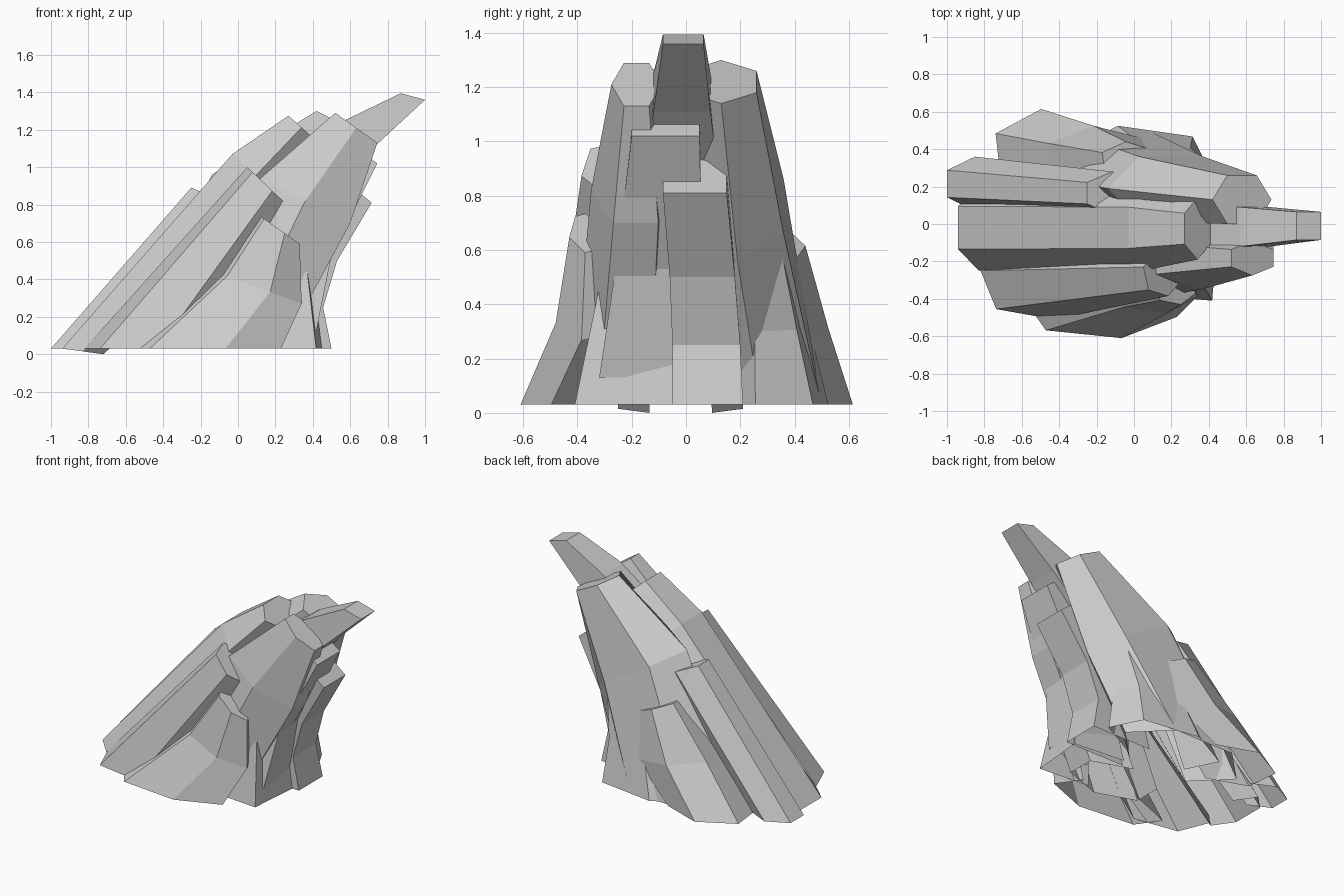
import bpy, bmesh
from math import cos, sin, radians
from mathutils import Vector

CORE = Vector((-0.1, 0.0))      # middle of the rock, seen from above


def unit_polygon(sides, turn):
    """Polygon stretched so that it fills the square -1..1."""
    a = [radians(turn + 360 * i / sides) for i in range(sides)]
    pts = [(cos(t), sin(t)) for t in a]

    def fit(v):
        lo, hi = min(v), max(v)
        return [2 * (k - lo) / (hi - lo) - 1 for k in v]
    return list(zip(fit([p[0] for p in pts]), fit([p[1] for p in pts])))


def column(name, rings, sides=6, turn=30, hollow=True):
    """Loft rings (x0, x1, y0, y1, z at x0, z at x1), open below, capped on top.
    A hollow column has no buried wall towards the core in its lowest part."""
    bm = bmesh.new()
    loops = []
    for x0, x1, y0, y1, z0, z1 in rings:
        loops.append([bm.verts.new((x0 + (x1 - x0) * (u + 1) / 2,
                                    y0 + (y1 - y0) * (v + 1) / 2,
                                    z0 + (z1 - z0) * (u + 1) / 2))
                      for u, v in unit_polygon(sides, turn)])
    x0, x1, y0, y1 = rings[0][:4]
    centre = Vector(((x0 + x1) / 2, (y0 + y1) / 2))
    inward = (CORE - centre).normalized()
    buried = []
    for k, (low, high) in enumerate(zip(loops, loops[1:])):
        for i in range(sides):
            j = (i + 1) % sides
            face = bm.faces.new((low[i], low[j], high[j], high[i]))
            out = (low[i].co.xy + low[j].co.xy) / 2 - centre
            if hollow and k == 0 and out.normalized().dot(inward) > 0.6:
                buried.append(face)
    bm.faces.new(loops[-1])
    bmesh.ops.recalc_face_normals(bm, faces=bm.faces)
    bmesh.ops.delete(bm, geom=buried, context='FACES')
    mesh = bpy.data.meshes.new(name)
    bm.to_mesh(mesh)
    bm.free()
    obj = bpy.data.objects.new(name, mesh)
    bpy.context.collection.objects.link(obj)
    return obj


# Overhanging tip
column("tip_spike", [(0.20, 0.42, -0.15, 0.13, 1.00, 0.78),
                     (0.57, 0.73, -0.12, 0.09, 1.25, 1.11),
                     (0.87, 1.00, -0.085, 0.065, 1.395, 1.36)], 4, 45, False)

# Tall columns forming the crest
column("spine_column", [(-0.94, -0.72, -0.25, 0.21, 0.03, 0.00),
                        (-0.03, 0.22, -0.24, 0.20, 1.07, 0.84),
                        (0.27, 0.41, -0.19, 0.14, 1.275, 1.15)])
column("front_crest_column", [(-0.30, 0.24, -0.42, -0.04, 0.03, 0.03),
                              (0.12, 0.60, -0.35, -0.02, 0.94, 0.70),
                              (0.52, 0.745, -0.275, -0.09, 1.29, 1.13)])
column("back_crest_column", [(-0.60, 0.30, 0.05, 0.50, 0.03, 0.03),
                             (-0.14, 0.54, 0.02, 0.36, 0.96, 0.56),
                             (0.42, 0.735, 0.00, 0.26, 1.30, 1.14)], 6, 0)

# Lower columns leaning against the sloping side
column("rear_column", [(-1.00, -0.70, 0.07, 0.36, 0.03, 0.03),
                       (-0.25, 0.02, 0.05, 0.28, 0.89, 0.78)])
column("front_slope_column", [(-0.82, -0.20, -0.51, -0.10, 0.03, 0.03),
                              (0.05, 0.26, -0.385, -0.14, 1.00, 0.80)], 6, 45)
column("front_low_column", [(-0.58, 0.23, -0.61, -0.30, 0.03, 0.03),
                            (-0.12, 0.34, -0.48, -0.22, 0.44, 0.27),
                            (0.11, 0.33, -0.43, -0.27, 0.745, 0.59)], 6, 45)
column("back_low_column", [(-0.74, -0.20, 0.16, 0.615, 0.03, 0.03),
                           (-0.46, 0.08, 0.20, 0.525, 0.36, 0.25),
                           (-0.17, 0.11, 0.24, 0.44, 0.67, 0.55)], 6, 35)

# Steep columns under the overhang
column("overhang_upper_column", [(0.10, 0.42, -0.32, -0.04, 0.13, 0.13),
                                 (0.15, 0.50, -0.26, 0.06, 0.60, 0.53),
                                 (0.50, 0.745, -0.20, 0.05, 1.20, 1.02)], 4, 45)
column("overhang_lower_column", [(0.05, 0.50, -0.05, 0.21, 0.03, 0.03),
                                 (0.10, 0.455, -0.05, 0.20, 0.25, 0.25),
                                 (0.20, 0.53, -0.06, 0.18, 0.52, 0.50),
                                 (0.48, 0.715, -0.085, 0.15, 1.00, 0.81)], 4, 45)
column("back_steep_column", [(-0.38, 0.42, 0.10, 0.525, 0.03, 0.03),
                             (-0.20, 0.38, 0.14, 0.45, 0.35, 0.30),
                             (0.00, 0.42, 0.16, 0.37, 0.72, 0.63)], 6, 45)
column("front_foot", [(0.05, 0.45, -0.41, 0.00, 0.03, 0.03),
                      (0.12, 0.39, -0.32, -0.06, 0.48, 0.46)], 4, 40)
